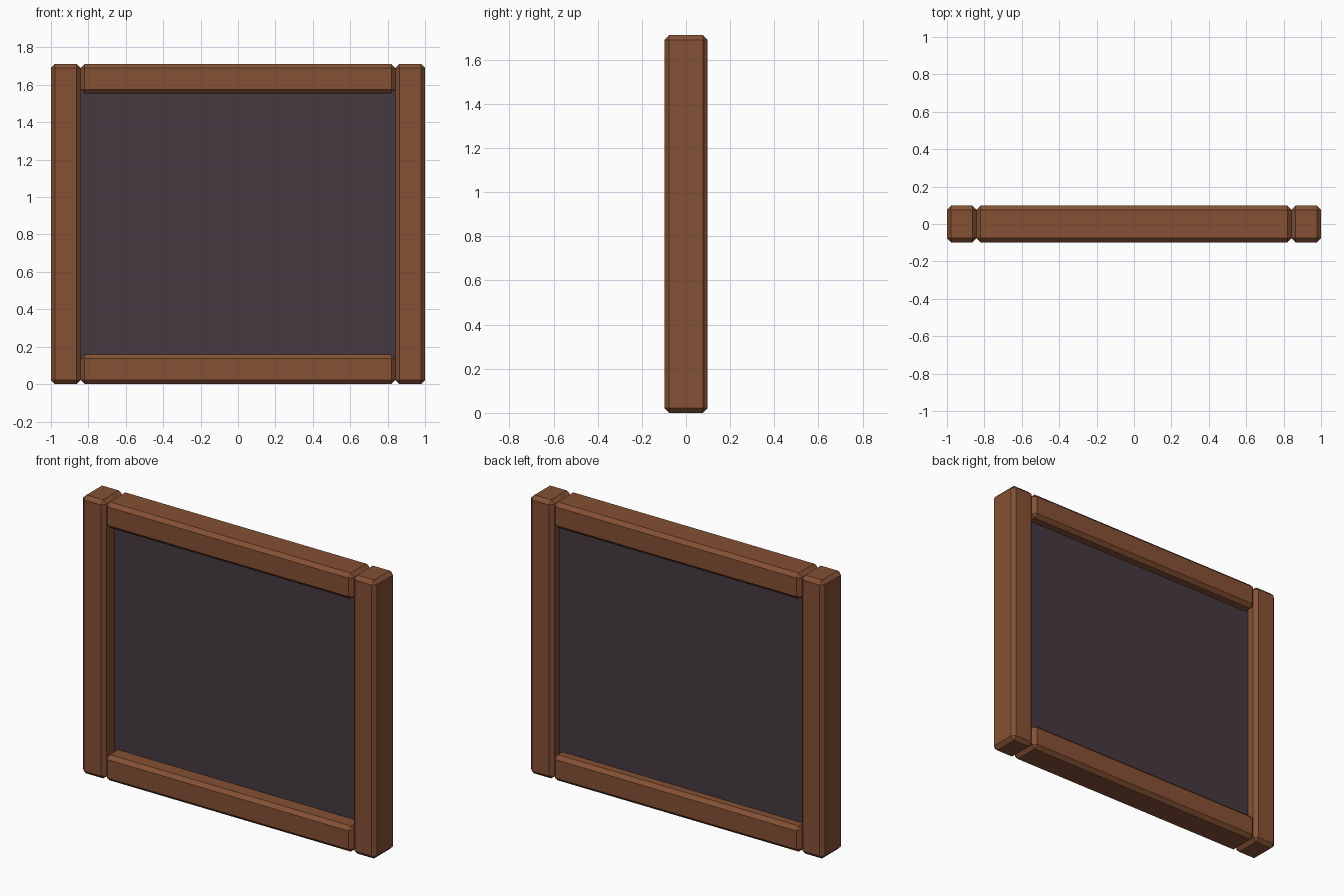
import bpy
import bmesh

if "Cube" in bpy.data.objects:
    bpy.data.objects.remove(bpy.data.objects["Cube"])


def material(name, rgb):
    m = bpy.data.materials.new(name)
    m.diffuse_color = (*rgb, 1.0)
    m.use_nodes = True
    m.node_tree.nodes["Principled BSDF"].inputs["Base Color"].default_value = m.diffuse_color
    return m


wood = material("brown_wood", (0.235, 0.082, 0.035))
slate = material("dark_slate", (0.059, 0.042, 0.051))


def box(name, lo, hi, mat, chamfer=0.0):
    """Axis-aligned box between two corners, with optional flat chamfers."""
    bm = bmesh.new()
    bmesh.ops.create_cube(bm, size=1.0)
    for v in bm.verts:
        v.co = [lo[i] if v.co[i] < 0 else hi[i] for i in range(3)]
    if chamfer:
        bmesh.ops.bevel(bm, geom=bm.edges[:], offset=chamfer, segments=1,
                        affect='EDGES', offset_type='OFFSET')
    mesh = bpy.data.meshes.new(name)
    bm.to_mesh(mesh)
    bm.free()
    mesh.materials.append(mat)
    ob = bpy.data.objects.new(name, mesh)
    bpy.context.collection.objects.link(ob)
    return ob


H, D, W = 1.712, 0.098, 0.158   # frame height, half depth, bar width
INNER = 1.0 - W
C = 0.022
LAP = 0.022                    # how far the board sinks into the frame

# Upright posts
box("left_post", (-1, -D, 0), (-INNER, D, H), wood, C)
box("right_post", (INNER, -D, 0), (1, D, H), wood, C)

# Horizontal rails
box("bottom_rail", (-INNER, -D, 0), (INNER, D, W), wood, C)
box("top_rail", (-INNER, -D, H - W), (INNER, D, H), wood, C)

# Board filling the frame, set slightly towards the back
box("board_panel", (-INNER - LAP, 0.004, W - LAP),
    (INNER + LAP, 0.032, H - W + LAP), slate)
